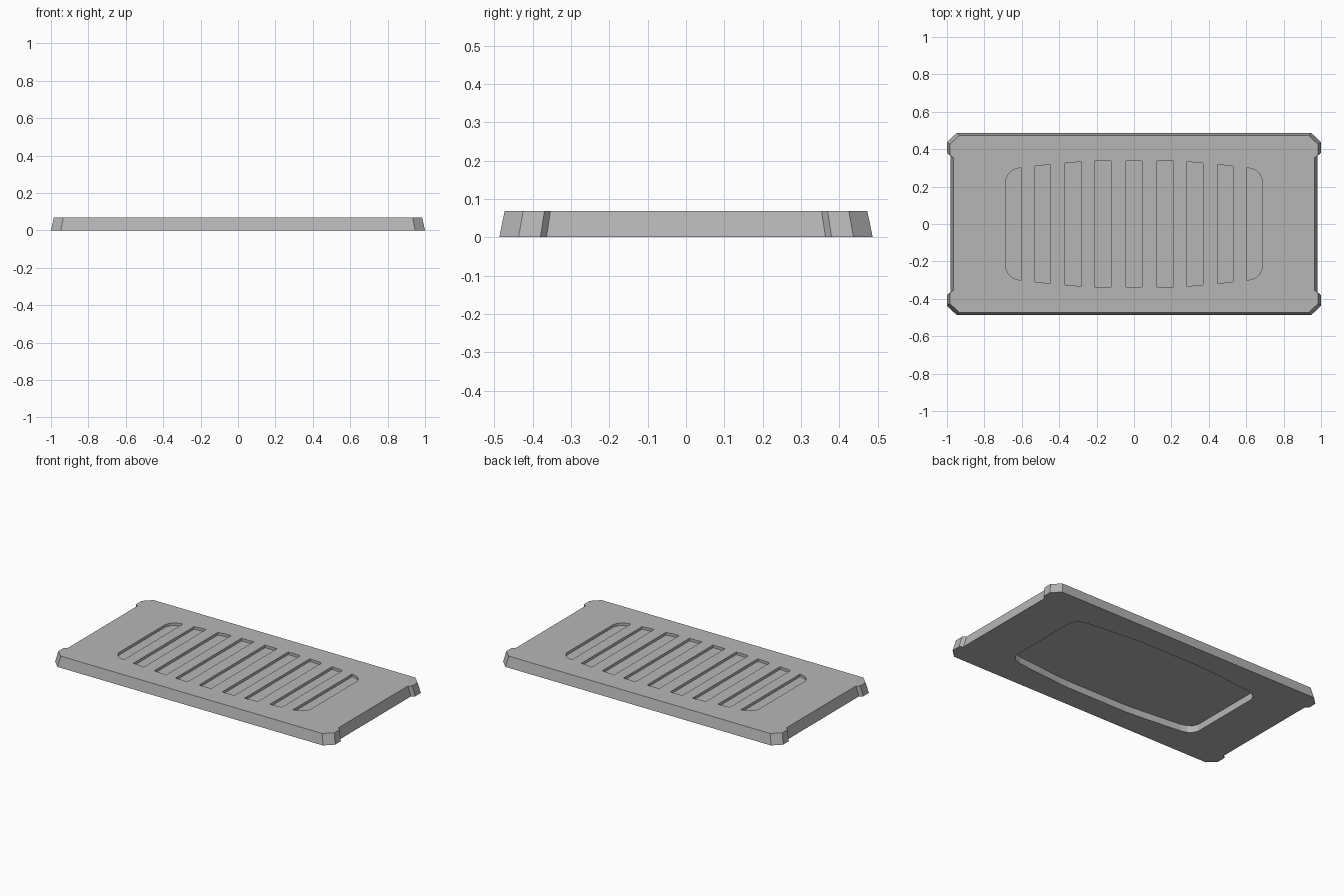
import bpy, bmesh

if "Cube" in bpy.data.objects:
    bpy.data.objects.remove(bpy.data.objects["Cube"])

H = 0.068            # plate height
SLOT_FLOOR = 0.051   # floor height of the top slots
RECESS_TOP = 0.044   # ceiling height of the underside recess

grey = bpy.data.materials.new("mid grey")
grey.diffuse_color = (0.47, 0.47, 0.47, 1)
grey.use_nodes = True
grey.node_tree.nodes["Principled BSDF"].inputs["Base Color"].default_value = grey.diffuse_color


def prism(name, outline, z0, z1, top_scale=(1, 1)):
    """Solid between an outline at z0 and the same outline, scaled, at z1."""
    bm = bmesh.new()
    low = [bm.verts.new((x, y, z0)) for x, y in outline]
    high = [bm.verts.new((x * top_scale[0], y * top_scale[1], z1)) for x, y in outline]
    bm.faces.new(low[::-1])
    bm.faces.new(high)
    n = len(outline)
    for i in range(n):
        j = (i + 1) % n
        bm.faces.new((low[i], low[j], high[j], high[i]))
    bmesh.ops.recalc_face_normals(bm, faces=bm.faces)
    mesh = bpy.data.meshes.new(name)
    bm.to_mesh(mesh)
    bm.free()
    mesh.materials.append(grey)
    obj = bpy.data.objects.new(name, mesh)
    bpy.context.collection.objects.link(obj)
    return obj


# Plate with chamfered corners and shallow notched ends, tapering upwards
quarter = [(0.98, 0.364), (1.0, 0.38), (1.0, 0.437), (0.948, 0.487)]
right_half = [(x, -y) for x, y in reversed(quarter)] + quarter
outline = right_half + [(-x, -y) for x, y in right_half]
plate = prism("vent_plate", outline, 0, H, (0.985, 0.972))

# Barrel-shaped envelope shared by the slots and the recess: (x, half depth)
barrel = [(0, 0.337), (0.21, 0.337), (0.28, 0.333), (0.37, 0.325), (0.45, 0.317),
          (0.53, 0.31), (0.604, 0.302), (0.645, 0.29), (0.67, 0.27), (0.684, 0.24)]
barrel = [(-x, y) for x, y in barrel[:0:-1]] + barrel


def half_depth(x):
    for (xa, ya), (xb, yb) in zip(barrel, barrel[1:]):
        if xa <= x <= xb:
            return ya + (yb - ya) * (x - xa) / (xb - xa)
    return barrel[-1][1]


def barrel_slice(x0, x1):
    xs = [x0] + [x for x, _ in barrel if x0 + 0.001 < x < x1 - 0.001] + [x1]
    return ([(x, -half_depth(x)) for x in xs]
            + [(x, half_depth(x)) for x in reversed(xs)])


# Nine slots on top and one wide recess underneath
cutters = []
slots = [(0.123, 0.21), (0.28, 0.37), (0.45, 0.53), (0.604, 0.684)]
slots = [(-b, -a) for a, b in slots] + [(-0.043, 0.043)] + slots
for i, (a, b) in enumerate(slots):
    cutters.append(prism(f"slot_cutter_{i + 1}", barrel_slice(a, b), SLOT_FLOOR, H + 0.05))
cutters.append(prism("recess_cutter", barrel_slice(-0.684, 0.684), -0.05, RECESS_TOP))

for c in cutters:
    mod = plate.modifiers.new(c.name, 'BOOLEAN')
    mod.operation = 'DIFFERENCE'
    mod.solver = 'EXACT'
    mod.object = c
    c.hide_render = True
    c.hide_viewport = False
    c.display_type = 'WIRE'
